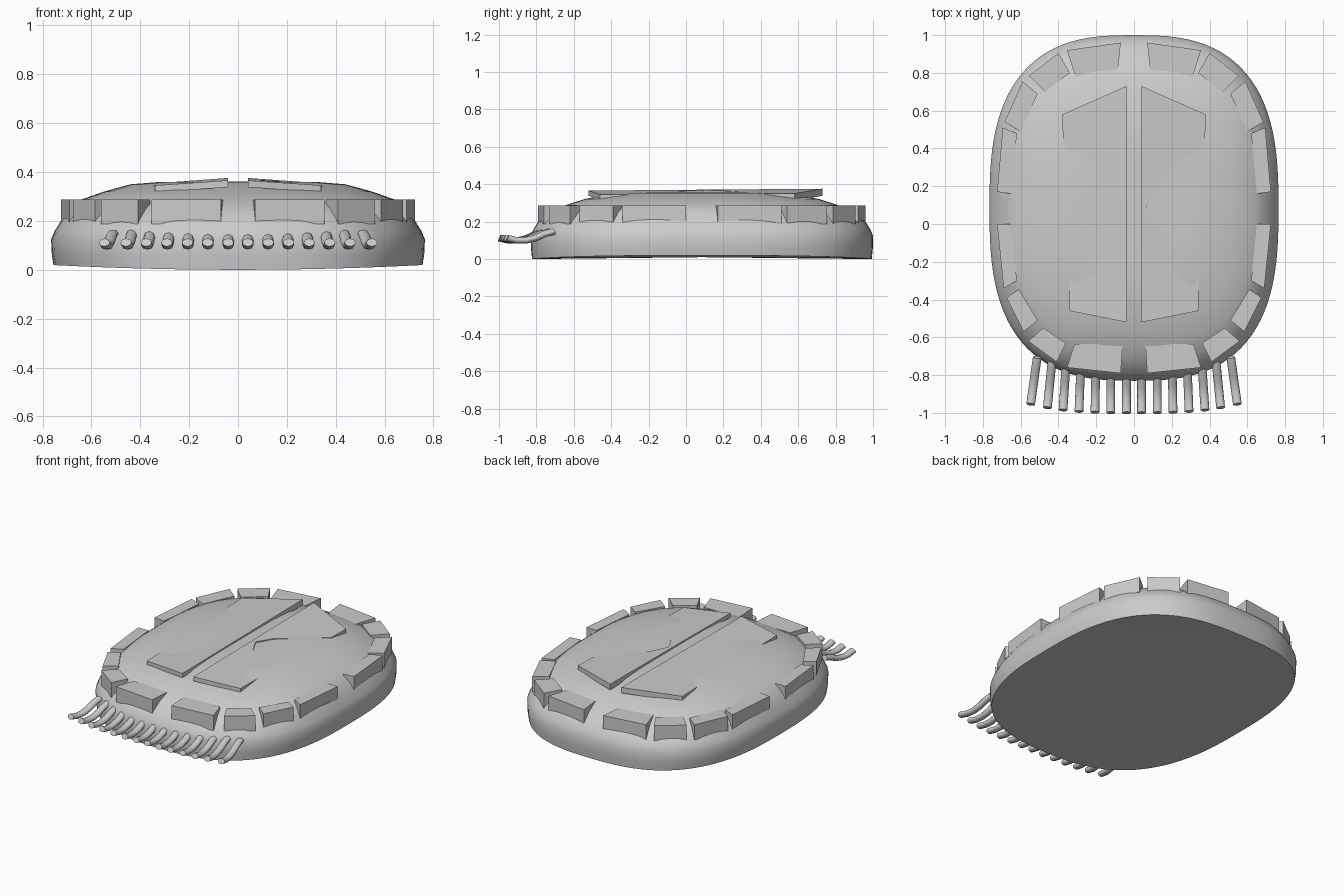
import bpy, bmesh, math

if "Cube" in bpy.data.objects:
    bpy.data.objects.remove(bpy.data.objects["Cube"])

CY = 0.085  # centre of the hull along y


def finish(bm, name, smooth=False):
    bmesh.ops.recalc_face_normals(bm, faces=bm.faces)
    me = bpy.data.meshes.new(name)
    bm.to_mesh(me)
    bm.free()
    ob = bpy.data.objects.new(name, me)
    bpy.context.collection.objects.link(ob)
    if smooth:
        bpy.ops.object.select_all(action='DESELECT')
        ob.select_set(True)
        bpy.context.view_layer.objects.active = ob
        bpy.ops.object.shade_smooth_by_angle(angle=math.radians(40))
    return ob


def prism(name, pts, top, bottom):
    """Solid with a polygon plan; top and bottom give z for each x, y."""
    bm = bmesh.new()
    lo = [bm.verts.new((x, y, bottom(x, y))) for x, y in pts]
    hi = [bm.verts.new((x, y, top(x, y))) for x, y in pts]
    n = len(pts)
    bm.faces.new(lo)
    bm.faces.new(hi)
    for i in range(n):
        j = (i + 1) % n
        bm.faces.new((lo[i], lo[j], hi[j], hi[i]))
    return finish(bm, name)


# Hull: rounded-rectangle rings (half width, half length, z, exponent)
rings = [(0.755, 0.908, 0.0, 2.75), (0.762, 0.914, 0.06, 2.75),
         (0.765, 0.915, 0.125, 2.75), (0.75, 0.90, 0.16, 2.75),
         (0.725, 0.875, 0.2, 2.75), (0.69, 0.81, 0.25, 2.75),
         (0.64, 0.73, 0.288, 2.75), (0.55, 0.63, 0.32, 2.6),
         (0.44, 0.49, 0.35, 2.4), (0.33, 0.35, 0.359, 2.2),
         (0.17, 0.18, 0.361, 2.0)]
N = 96
bm = bmesh.new()
loops = []
for k, (rx, ry, z, e) in enumerate(rings):
    loop = []
    for i in range(N):
        a = 2 * math.pi * i / N
        c, s = math.cos(a), math.sin(a)
        x = rx * math.copysign(abs(c) ** (2 / e), c)
        y = ry * math.copysign(abs(s) ** (2 / e), s)
        lift = 0.02 * (x / 0.765) ** 2 if k == 0 else 0
        loop.append(bm.verts.new((x, y + CY, z + lift)))
    loops.append(loop)
for a, b in zip(loops, loops[1:]):
    for i in range(N):
        j = (i + 1) % N
        bm.faces.new((a[i], a[j], b[j], b[i]))
bm.faces.new(loops[-1])
base = bm.verts.new((0, CY, 0.01))
for i in range(N):
    bm.faces.new((base, loops[0][i], loops[0][(i + 1) % N]))
finish(bm, "hull", True)

# Rim blocks: right-hand plan outlines, outer edge then inner edge
blocks = [
    [(0.07, 0.96), (0.355, 0.92), (0.31, 0.78), (0.085, 0.82)],
    [(0.40, 0.905), (0.555, 0.785), (0.47, 0.70), (0.34, 0.80)],
    [(0.59, 0.755), (0.685, 0.54), (0.60, 0.49), (0.51, 0.69)],
    [(0.695, 0.51), (0.725, 0.17), (0.65, 0.16), (0.62, 0.48)],
    [(0.725, 0.0), (0.69, -0.34), (0.62, -0.30), (0.65, 0.0)],
    [(0.675, -0.39), (0.585, -0.57), (0.51, -0.51), (0.61, -0.345)],
    [(0.56, -0.62), (0.41, -0.73), (0.36, -0.63), (0.48, -0.55)],
    [(0.355, -0.76), (0.07, -0.79), (0.06, -0.635), (0.315, -0.635)],
]
for side in (1, -1):
    for i, pts in enumerate(blocks):
        prism(f"rim_block_{i}", [(side * x, y) for x, y in pts],
              lambda x, y: 0.287, lambda x, y: 0.187)

# Two sloping deck plates with a waist, deeper on the right than the left
waists = {1: [(0.23, 0.29), (0.12, 0.19), (0.065, 0.09), (0.11, 0.0), (0.20, -0.11)],
          -1: [(0.30, 0.29), (0.24, 0.18), (0.215, 0.07), (0.22, -0.03), (0.27, -0.13)]}


def deck(x, y):
    return 0.376 - 0.07 * (abs(x) - 0.04) + 0.008 * (y - 0.73)


for side, waist in waists.items():
    pts = [(0.04, 0.73), (0.38, 0.58), (0.375, 0.43)] + waist + \
          [(0.345, -0.25), (0.34, -0.46), (0.04, -0.52)]
    prism("deck_plate", [(side * x, y) for x, y in pts], deck,
          lambda x, y: deck(x, y) - (0.028 + 0.008 * (y + 0.52)))

# Front fringe: short flattened bent tubes
FLAT = 0.75
for side in (1, -1):
    for i, x in enumerate((0.04, 0.123, 0.205, 0.288, 0.37, 0.45, 0.535)):
        splay = 0.035 * (x / 0.535) ** 2
        tip = -1.0 + 0.045 * (x / 0.535) ** 3
        path = [(0.25, 0.148), (0.20, 0.135), (0.15, 0.112),
                (0.10, 0.10), (0.05, 0.10), (0.0, 0.112)]
        cu = bpy.data.curves.new("fringe_tube", 'CURVE')
        cu.dimensions = '3D'
        cu.bevel_depth = 0.023
        cu.bevel_resolution = 2
        cu.use_fill_caps = True
        sp = cu.splines.new('POLY')
        sp.points.add(len(path) - 1)
        for p, (d, z) in zip(sp.points, path):
            px = x + splay * (0.35 - d / 0.25)
            p.co = (side * px, tip + d, z / FLAT, 1)
        sp.use_smooth = True
        ob = bpy.data.objects.new(f"fringe_tube_{i}", cu)
        ob.scale.z = FLAT
        bpy.context.collection.objects.link(ob)
